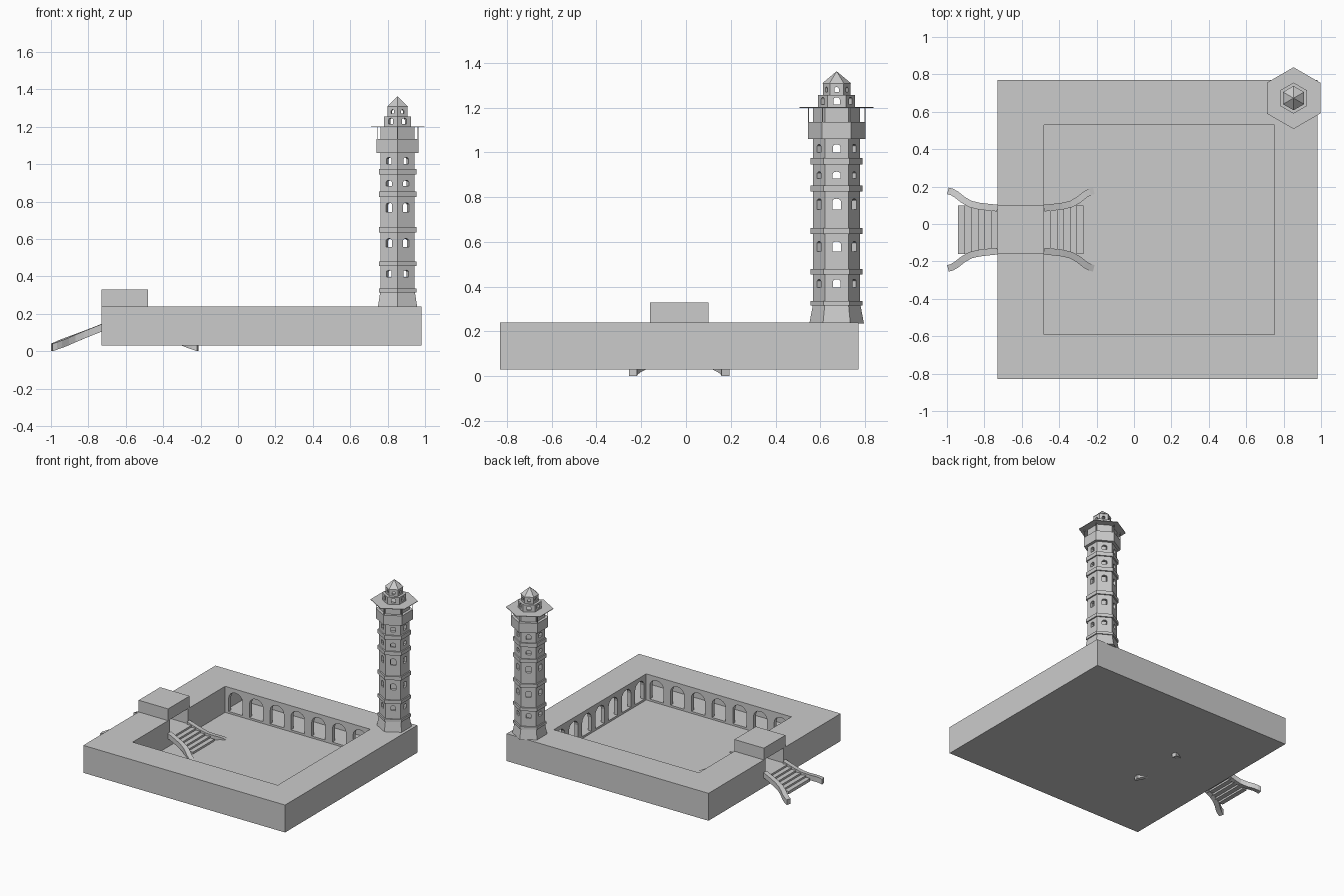
import bpy, bmesh, math
from mathutils import Matrix, Vector

if "Cube" in bpy.data.objects:
    bpy.data.objects.remove(bpy.data.objects["Cube"])

stone = bpy.data.materials.new("light_grey_stone")
stone.diffuse_color = (0.6, 0.6, 0.6, 1)
stone.use_nodes = True
stone.node_tree.nodes["Principled BSDF"].inputs["Base Color"].default_value = stone.diffuse_color


def finish(name, bm):
    bmesh.ops.recalc_face_normals(bm, faces=bm.faces[:])
    me = bpy.data.meshes.new(name)
    bm.to_mesh(me)
    bm.free()
    me.materials.append(stone)
    ob = bpy.data.objects.new(name, me)
    bpy.context.collection.objects.link(ob)
    return ob


def add_box(bm, x0, x1, y0, y1, z0, z1):
    m = Matrix.Translation(((x0 + x1) / 2, (y0 + y1) / 2, (z0 + z1) / 2))
    bmesh.ops.create_cube(bm, size=1, matrix=m @ Matrix.Diagonal((x1 - x0, y1 - y0, z1 - z0, 1)))


def box(name, *dims):
    bm = bmesh.new()
    add_box(bm, *dims)
    return finish(name, bm)


def add_prism(bm, pts, vec):
    """Extrude a closed outline of 3D points along a vector."""
    f = bm.faces.new([bm.verts.new(p) for p in pts])
    g = bmesh.ops.extrude_face_region(bm, geom=[f])
    new = [v for v in g["geom"] if isinstance(v, bmesh.types.BMVert)]
    bmesh.ops.translate(bm, verts=new, vec=vec)


def add_arch(bm, centre, angle, w, z0, z1, length, rise, seg=8):
    """Round-topped prism running along the horizontal direction 'angle'."""
    d = Vector((math.cos(angle), math.sin(angle), 0))
    s = Vector((-d.y, d.x, 0))
    c = Vector((centre[0], centre[1], 0)) - d * length / 2
    prof = [(-w / 2, z0), (w / 2, z0)]
    prof += [(w / 2 * math.cos(math.pi * i / seg), z1 - rise + rise * math.sin(math.pi * i / seg))
             for i in range(seg + 1)]
    add_prism(bm, [c + s * a + Vector((0, 0, z)) for a, z in prof], d * length)


def cut(ob, cutters):
    for c in cutters:
        m = ob.modifiers.new("cut", "BOOLEAN")
        m.object, m.operation, m.solver = c, "DIFFERENCE", "EXACT"
    bpy.context.view_layer.update()
    ev = ob.evaluated_get(bpy.context.evaluated_depsgraph_get())
    me = bpy.data.meshes.new_from_object(ev)
    ob.modifiers.clear()
    ob.data = me


def remove(obs):
    for o in obs:
        bpy.data.objects.remove(o, do_unlink=True)


# ---- courtyard block with arcaded galleries on three sides ----
X0, X1, Y0, Y1 = -0.48, 0.75, -0.59, 0.53      # courtyard
block = box("courtyard_block", -0.73, 0.98, -0.83, 0.77, 0.03, 0.24)
yard = box("cut_yard", X0, X1, Y0, Y1, 0.04, 0.4)

bm = bmesh.new()                                # U-shaped hollow behind the arches
W = 0.03
u = [(X0, Y1 + W), (X1 + W, Y1 + W), (X1 + W, Y0 - W), (X0, Y0 - W),
     (X0, Y0 - 0.2), (X1 + 0.19, Y0 - 0.2), (X1 + 0.19, Y1 + 0.2), (X0, Y1 + 0.2)]
add_prism(bm, [(x, y, 0.055) for x, y in u], Vector((0, 0, 0.165)))
gallery = finish("cut_gallery", bm)

bm = bmesh.new()
for i in range(7):
    t = (i + 0.5) / 7
    x, y = X0 + (X1 - X0) * t, Y0 + (Y1 - Y0) * t
    for cy in (Y1 + W / 2, Y0 - W / 2):
        add_arch(bm, (x, cy), math.pi / 2, 0.115, 0.055, 0.21, 0.06, 0.05)
    add_arch(bm, (X1 + W / 2, y), 0, 0.11, 0.055, 0.21, 0.06, 0.05)
arches = finish("cut_arches", bm)
passage = box("cut_passage", -0.8, -0.4, -0.14, 0.08, 0.125, 0.3)
cut(block, [yard, gallery, arches, passage])
remove([yard, gallery, arches, passage])

# ---- gatehouse over the passage ----
box("gatehouse", -0.73, -0.48, -0.16, 0.10, 0.24, 0.33)

# ---- stairs and curved rails, outside and inside the gate ----
CY = -0.03
rail = [(0, .115), (.05, .12), (.10, .126), (.145, .137), (.185, .16), (.22, .188), (.245, .202), (.265, .207)]
for label, ox, sx in (("outer", -0.73, -1), ("inner", -0.48, 1)):
    bm = bmesh.new()
    for i in range(6):
        a, b = sorted((ox + sx * (i * 0.035), ox + sx * (i + 1) * 0.035))
        add_box(bm, a, b, CY - 0.13, CY + 0.13, 0.103 - 0.014 * i, 0.125 - 0.014 * i)
    finish(label + "_steps", bm)
    for side, sy in (("right", -1), ("left", 1)):
        bm = bmesh.new()
        pts = [Vector((ox + sx * t, CY + sy * h, 0.125 - 0.105 * t / 0.265)) for t, h in rail]
        rings = []
        for i, p in enumerate(pts):
            d = pts[min(i + 1, len(pts) - 1)] - pts[max(i - 1, 0)]
            n = Vector((-d.y, d.x, 0)).normalized() * 0.018
            up = Vector((0, 0, 0.02))
            rings.append([bm.verts.new(q) for q in (p + n + up, p - n + up, p - n - up, p + n - up)])
        for r, s in zip(rings, rings[1:]):
            for k in range(4):
                bm.faces.new((r[k], r[(k + 1) % 4], s[(k + 1) % 4], s[k]))
        bm.faces.new(rings[0])
        bm.faces.new(rings[-1])
        finish(f"{label}_{side}_rail", bm)

# ---- six-sided tower ----
TX, TY = 0.853, 0.673


def hex_point(r, z, k):
    a = math.radians(90 + 60 * k)
    return (TX + r * math.cos(a), TY + r * math.sin(a), z)


def hex_tube(name, prof):
    """Spin a closed (radius, z) outline into a six-sided hollow ring."""
    bm = bmesh.new()
    cols = [[bm.verts.new(hex_point(r, z, k)) for r, z in prof] for k in range(6)]
    n = len(prof)
    for k in range(6):
        a, b = cols[k], cols[(k + 1) % 6]
        for j in range(n):
            bm.faces.new((a[j], b[j], b[(j + 1) % n], a[(j + 1) % n]))
    return finish(name, bm)


def band(name, r_in, r_out, z0, z1):
    return hex_tube(name, [(r_out, z0), (r_out, z1), (r_in, z1), (r_in, z0)])


shaft = hex_tube("tower_shaft", [(.122, .235), (.105, .325), (.105, 1.2), (.078, 1.2), (.078, .235)])
tier_1 = band("lantern_lower_tier", 0.062, 0.083, 1.2, 1.255)
tier_2 = band("lantern_upper_tier", 0.046, 0.061, 1.25, 1.31)

# windows pass right through all three pairs of faces
levels = [(.397, .433, .033), (.557, .602, .037), (.745, .793, .037), (.883, .914, .035),
          (1.0, 1.036, .033), (1.214, 1.246, .028), (1.27, 1.292, .02)]
cutters = []
for k in range(3):
    bm = bmesh.new()
    for z0, z1, w in levels:
        add_arch(bm, (TX, TY), math.radians(60 * k), w, z0, z1, 0.4, 0.01, 6)
    cutters.append(finish(f"cut_windows_{k}", bm))
for ob in (shaft, tier_1, tier_2):
    cut(ob, cutters)
remove(cutters)

# string courses and the projecting balcony
for i, (z0, z1) in enumerate([(.315, .335), (.455, .48), (.635, .663), (.825, .853), (.945, .975)]):
    band(f"tower_ring_{i + 1}", 0.095, 0.116, z0, z1)
band("tower_balcony", 0.095, 0.129, 1.06, 1.135)


# thin canopy, posts, lantern ledge and roof
def hex_prism(name, r, z0, z1):
    bm = bmesh.new()
    add_prism(bm, [hex_point(r, z0, k) for k in range(6)], Vector((0, 0, z1 - z0)))
    return finish(name, bm)


hex_prism("tower_canopy", 0.165, 1.198, 1.202)
hex_prism("lantern_ledge", 0.083, 1.25, 1.256)
bm = bmesh.new()
for k in range(6):
    x, y, _ = hex_point(0.126, 0, k)
    add_box(bm, x - .002, x + .002, y - .002, y + .002, 1.13, 1.2)
finish("canopy_posts", bm)

bm = bmesh.new()
base = [bm.verts.new(hex_point(0.065, 1.308, k)) for k in range(6)]
apex = bm.verts.new((TX, TY, 1.362))
bm.faces.new(base)
for k in range(6):
    bm.faces.new((base[k], base[(k + 1) % 6], apex))
finish("tower_roof", bm)
